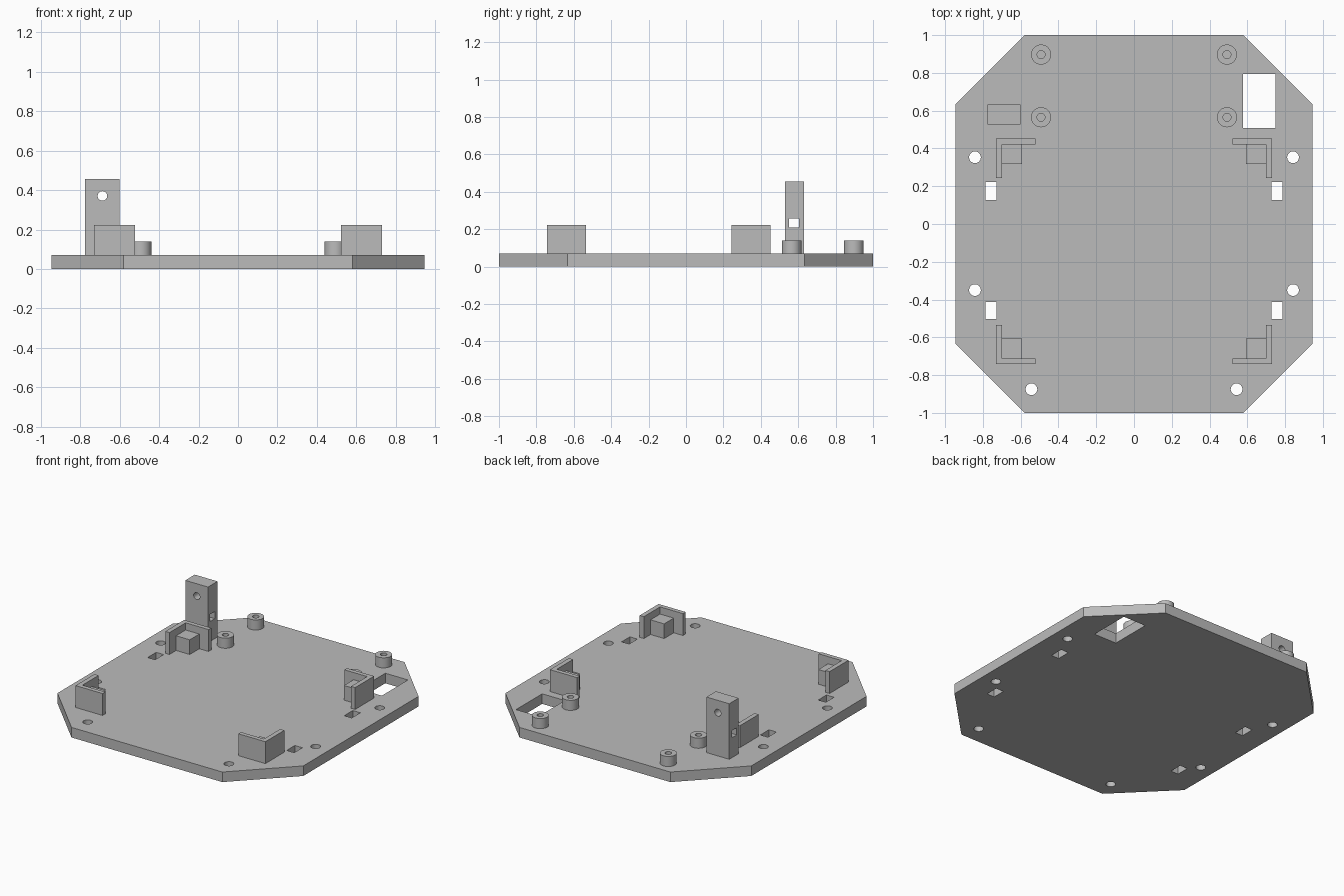
import bpy, bmesh, math
from mathutils import Matrix, Vector

if "Cube" in bpy.data.objects:
    bpy.data.objects.remove(bpy.data.objects["Cube"])

TOP = 0.07  # plate thickness

grey = bpy.data.materials.new("plain grey")
grey.diffuse_color = (0.5, 0.5, 0.5, 1)
grey.use_nodes = True
grey.node_tree.nodes["Principled BSDF"].inputs["Base Color"].default_value = grey.diffuse_color


def finish(name, bm, smooth=False):
    bmesh.ops.recalc_face_normals(bm, faces=bm.faces)
    mesh = bpy.data.meshes.new(name)
    bm.to_mesh(mesh)
    bm.free()
    mesh.materials.append(grey)
    ob = bpy.data.objects.new(name, mesh)
    bpy.context.collection.objects.link(ob)
    if smooth:
        bpy.ops.object.select_all(action='DESELECT')
        ob.select_set(True)
        bpy.context.view_layer.objects.active = ob
        bpy.ops.object.shade_smooth_by_angle(angle=math.radians(30))
    return ob


def prism(bm, outline, z0, z1):
    face = bm.faces.new([bm.verts.new((x, y, z0)) for x, y in outline])
    ext = bmesh.ops.extrude_face_region(bm, geom=[face])
    verts = [v for v in ext["geom"] if isinstance(v, bmesh.types.BMVert)]
    bmesh.ops.translate(bm, verts=verts, vec=(0, 0, z1 - z0))


def box(bm, x0, x1, y0, y1, z0, z1):
    prism(bm, [(x0, y0), (x1, y0), (x1, y1), (x0, y1)], z0, z1)


def rod(bm, center, r, depth, axis='Z'):
    rot = Matrix.Rotation(math.pi / 2, 4, 'X') if axis == 'Y' else Matrix()
    bmesh.ops.create_cone(bm, cap_ends=True, segments=40, radius1=r, radius2=r,
                          depth=depth, matrix=Matrix.Translation(center) @ rot)


def cut(ob, bm):
    cutter = finish(ob.name + "_cutter", bm)
    cutter.hide_render = True
    cutter.hide_viewport = True
    mod = ob.modifiers.new("holes", 'BOOLEAN')
    mod.operation = 'DIFFERENCE'
    mod.solver = 'EXACT'
    mod.object = cutter


# Base plate with chamfered corners
bm = bmesh.new()
prism(bm, [(0.58, -1), (0.945, -0.633), (0.945, 0.633), (0.58, 1),
           (-0.58, 1), (-0.945, 0.633), (-0.945, -0.633), (-0.58, -1)], 0, TOP)
plate = finish("base_plate", bm)

# Plate openings: screw holes, strap slots and a cable window
bm = bmesh.new()
for s in (-1, 1):
    for x, y in ((0.842, 0.353), (0.842, -0.35), (0.543, -0.875)):
        rod(bm, (s * x, y, TOP / 2), 0.031, 0.2)
    for y0, y1 in ((0.128, 0.222), (-0.504, -0.414)):
        x0, x1 = sorted((s * 0.727, s * 0.785))
        box(bm, x0, x1, y0, y1, -0.05, 0.15)
box(bm, 0.576, 0.75, 0.508, 0.795, -0.05, 0.15)
cut(plate, bm)

# Upright post with a round and a square hole
bm = bmesh.new()
box(bm, -0.775, -0.6, 0.528, 0.632, TOP, 0.456)
post = finish("sensor_post", bm)
bm = bmesh.new()
rod(bm, (-0.687, 0.58, 0.37), 0.024, 0.3, 'Y')
box(bm, -0.9, -0.5, 0.55, 0.603, 0.208, 0.258)
cut(post, bm)

# Corner brackets: L-shaped wall with an inner support block
for sx, side in ((-1, "left"), (1, "right")):
    for sy, end in ((-1, "front"), (1, "back")):
        def place(pts):
            return [(sx * x, -0.145 + sy * y) for x, y in pts]
        bm = bmesh.new()
        prism(bm, place([(0.73, 0.597), (0.522, 0.597), (0.522, 0.567),
                         (0.698, 0.567), (0.698, 0.389), (0.73, 0.389)]), TOP, 0.222)
        finish(f"corner_bracket_{end}_{side}", bm)
        bm = bmesh.new()
        prism(bm, place([(0.698, 0.567), (0.593, 0.567),
                         (0.593, 0.462), (0.698, 0.462)]), TOP, 0.172)
        finish(f"support_block_{end}_{side}", bm)

# Round standoffs with blind screw holes, spun from a profile
for x in (-0.492, 0.492):
    for y in (0.565, 0.897):
        bm = bmesh.new()
        profile = [(0, TOP + 0.002), (0.021, TOP + 0.002), (0.021, 0.14), (0.053, 0.14), (0.053, TOP)]
        vs = [bm.verts.new((x + r, y, z)) for r, z in profile]
        es = [bm.edges.new(p) for p in zip(vs, vs[1:])]
        bmesh.ops.spin(bm, geom=vs + es, cent=(x, y, 0), axis=(0, 0, 1),
                       angle=2 * math.pi, steps=40)
        bmesh.ops.remove_doubles(bm, verts=bm.verts, dist=0.0005)
        finish("standoff", bm, smooth=True)
